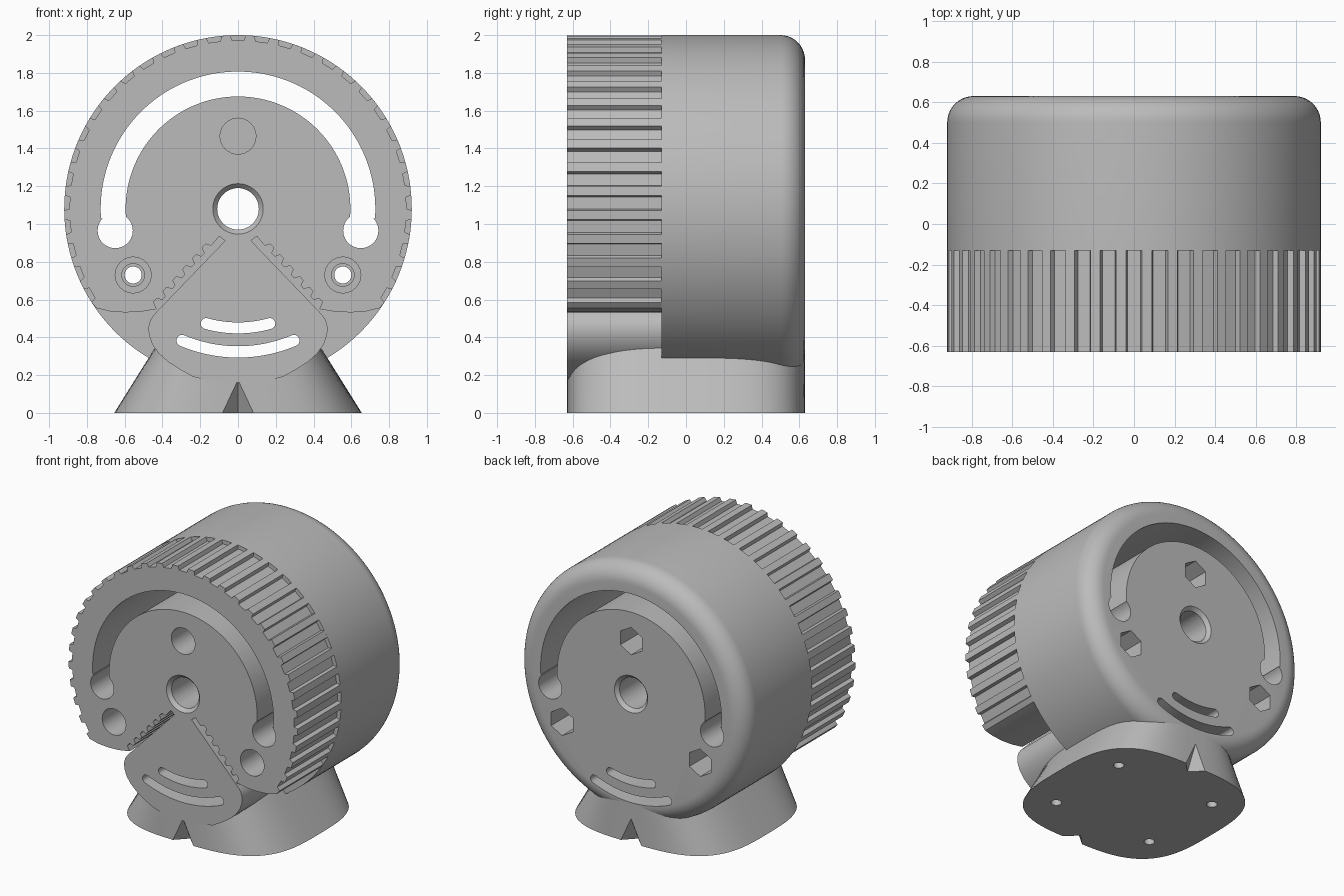
import bpy, bmesh, math
from math import sin, cos, pi, radians

if "Cube" in bpy.data.objects:
    bpy.data.objects.remove(bpy.data.objects["Cube"])

R, CZ, FRONT, MID, BACK = 0.92, 1.08, -0.63, -0.13, 0.63

grey = bpy.data.materials.new("plain grey")
grey.use_nodes = True
COLOUR = (0.5, 0.5, 0.5, 1)
grey.diffuse_color = COLOUR
grey.node_tree.nodes["Principled BSDF"].inputs["Base Color"].default_value = COLOUR


def make(name, bm):
    bmesh.ops.recalc_face_normals(bm, faces=bm.faces)
    mesh = bpy.data.meshes.new(name)
    bm.to_mesh(mesh)
    bm.free()
    obj = bpy.data.objects.new(name, mesh)
    bpy.context.collection.objects.link(obj)
    mesh.materials.append(grey)
    return obj


def loft(name, lower, upper):
    """Closed solid between two matching rings of 3D points."""
    bm = bmesh.new()
    a = [bm.verts.new(p) for p in lower]
    b = [bm.verts.new(p) for p in upper]
    bm.faces.new(a)
    bm.faces.new(b)
    for i in range(len(a)):
        j = (i + 1) % len(a)
        bm.faces.new((a[i], a[j], b[j], b[i]))
    return make(name, bm)


def prism(name, pts, y0, y1):
    return loft(name, [(x, y0, z) for x, z in pts], [(x, y1, z) for x, z in pts])


def arc(r, a0, a1, n, cx=0, cz=CZ):
    return [(cx + r * cos(radians(a0 + (a1 - a0) * i / n)),
             cz + r * sin(radians(a0 + (a1 - a0) * i / n))) for i in range(n + 1)]


def ring(r, n, x=0, z=CZ, turn=0):
    return arc(r, turn, turn + 360, n, x, z)[:-1]


def cone(name, x, z, y0, r0, y1, r1, n=48):
    return loft(name, [(px, y0, pz) for px, pz in ring(r0, n, x, z)],
                [(px, y1, pz) for px, pz in ring(r1, n, x, z)])


def curved_slot(name, r, half, a0, a1):
    """Arc slot with rounded ends, cut through the full depth."""
    def end(a, start):
        return arc(half, start, start + 180, 10, r * cos(radians(a)), CZ + r * sin(radians(a)))
    pts = (arc(r + half, a0, a1, 40) + end(a1, a1)[1:-1]
           + arc(r - half, a1, a0, 40) + end(a0, a0 + 180)[1:-1])
    return prism(name, pts, FRONT - 0.1, BACK + 0.1)


def mirrored(half):
    """Half outline from the top centre to the bottom centre, completed on the other side."""
    return half + [(-x, z) for x, z in reversed(half[1:-1])]


# rear drum with a rounded back rim
rear_drum = prism("rear_drum", ring(R, 144), MID, BACK)
bm = bmesh.new()
bm.from_mesh(rear_drum.data)
rim = [e for e in bm.edges if all(v.co.y > BACK - 0.01 for v in e.verts)]
bmesh.ops.bevel(bm, geom=rim, offset=0.13, segments=10, profile=0.5, affect='EDGES')
bm.to_mesh(rear_drum.data)
bm.free()

# front grip: ribbed rim, toothed side gap and fan-shaped tongue in one outline
half = [(0, CZ + R - 0.028)]
pitch, stop = 8, 34
for i in range(16):
    a = 90 - pitch * i
    for off, r in ((-2.0, R - 0.028), (-2.5, R), (-5.5, R), (-6.0, R - 0.028)):
        if a + off > -stop:
            half += arc(r, a + off, a + off, 1)[:1]
half += [(0.75, 0.555), (0.68, 0.538), (0.6, 0.532), (0.52, 0.535), (0.43, 0.55)]
teeth, start, finish = 6, (0.44, 0.575), (0.13, 0.92)
for i in range(teeth):
    for t, push in ((0.05, 0.014), (0.4, 0.014), (0.55, -0.014), (0.9, -0.014)):
        f = (i + t) / teeth
        half.append((start[0] + (finish[0] - start[0]) * f + 0.74 * push,
                     start[1] + (finish[1] - start[1]) * f + 0.67 * push))
half += [(0.1, 0.935), (0.068, 0.912), (0.445, 0.52), (0.465, 0.49), (0.474, 0.455),
         (0.472, 0.415), (0.455, 0.365), (0.42, 0.315), (0.37, 0.27), (0.3, 0.225)]
half += arc(R, 285, 270, 10)
front_grip = prism("front_grip", mirrored(half), FRONT, MID)


# foot: rounded plan that narrows sideways towards the drum
def plan(hx, hy, z, n=96, power=2 / 3.2):
    pts = []
    for i in range(n):
        c, s = cos(2 * pi * i / n), sin(2 * pi * i / n)
        pts.append((math.copysign(abs(c) ** power, c) * hx,
                    math.copysign(abs(s) ** power, s) * hy, z))
    return pts


foot = loft("foot", plan(0.655, 0.63, 0), plan(0.43, 0.63, 0.36))

# cutters shared by the body parts
slots = [curved_slot("upper_slot_cutter", 0.63, 0.029, 254.5, 285.5),
         curved_slot("lower_slot_cutter", 0.757, 0.03, 247, 293)]
track = arc(0.727, -4, 184, 90) + arc(0.595, 184, -4, 90)
body = [prism("track_cutter", track, FRONT - 0.1, BACK + 0.1)]
for side in (-1, 1):
    body.append(cone("track_end_cutter", side * 0.65, 0.965, -0.8, 0.093, 0.8, 0.093))
body.append(cone("axle_cutter", 0, CZ, -0.8, 0.11, 0.8, 0.11, 64))
for y, out in ((FRONT, -1), (BACK, 1)):
    body.append(cone("axle_chamfer_cutter", 0, CZ, y - out * 0.03, 0.105, y + out * 0.01, 0.143, 64))
for x, z in ((0, 1.465), (-0.555, 0.73), (0.555, 0.73)):
    body.append(cone("bolt_cutter", x, z, -0.8, 0.045, 0.8, 0.045, 32))
    body.append(cone("bolt_step_cutter", x, z, -0.8, 0.06, -0.05, 0.06, 32))
    body.append(cone("bolt_head_cutter", x, z, -0.8, 0.095, -0.3, 0.095, 32))
    body.append(prism("nut_cutter", ring(0.1, 6, x, z, 30), BACK - 0.25, 0.8))

# cutters for the underside: screw holes and pointed notches
under = []
for sx in (-1, 1):
    for sy in (-1, 1):
        def disc(z):
            return [(sx * 0.4 + px, sy * 0.32 + py, z) for px, py in ring(0.035, 24, 0, 0)]
        under.append(loft("screw_cutter", disc(-0.1), disc(0.22)))
for y in (FRONT, BACK):
    bm = bmesh.new()
    bmesh.ops.create_cone(bm, cap_ends=True, segments=4, radius1=0.085, radius2=0, depth=0.18)
    for v in bm.verts:
        v.co.y += y
        v.co.z += 0.085
    under.append(make("notch_cutter", bm))

# cut each part and give it smooth shading with sharp edges
for obj, cutters in ((rear_drum, body + slots), (front_grip, body + slots), (foot, under + slots)):
    for cutter in cutters:
        cutter.hide_render = True
        mod = obj.modifiers.new("cut", 'BOOLEAN')
        mod.operation, mod.solver, mod.object = 'DIFFERENCE', 'EXACT', cutter
    bpy.context.view_layer.update()
    deps = bpy.context.evaluated_depsgraph_get()
    result = bpy.data.meshes.new_from_object(obj.evaluated_get(deps))
    obj.modifiers.clear()
    obj.data = result
    bpy.ops.object.select_all(action='DESELECT')
    obj.select_set(True)
    bpy.context.view_layer.objects.active = obj
    bpy.ops.object.shade_smooth_by_angle(angle=radians(28))
for cutter in body + slots + under:
    bpy.data.objects.remove(cutter)
